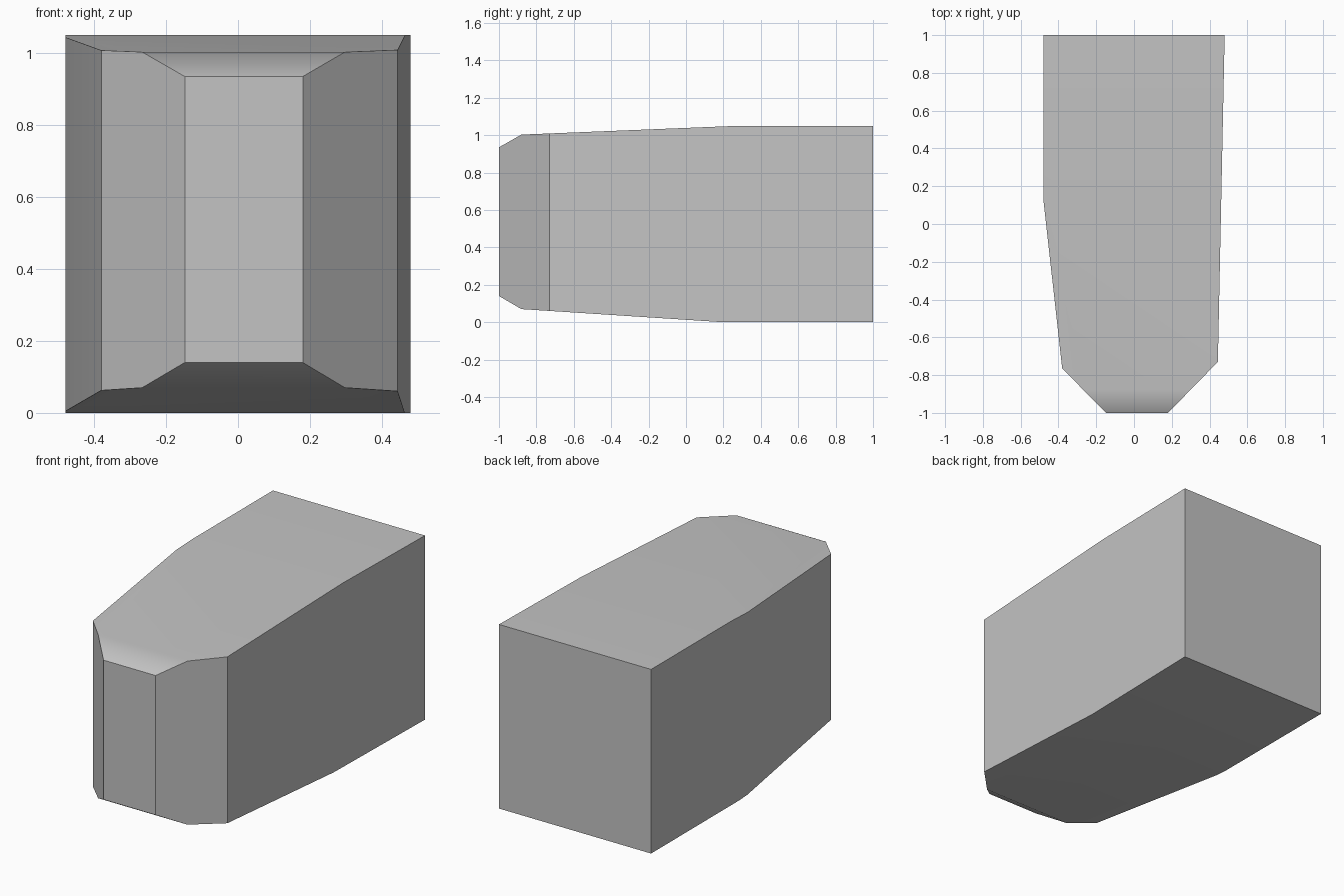
import bpy
import bmesh
import math
from mathutils import Vector

default = bpy.data.objects.get("Cube")
if default:
    bpy.data.objects.remove(default, do_unlink=True)

HEIGHT = 1.05

grey = bpy.data.materials.new("plain grey")
grey.use_nodes = True
colour = (0.55, 0.55, 0.55, 1.0)
grey.diffuse_color = colour
grey.node_tree.nodes["Principled BSDF"].inputs["Base Color"].default_value = colour

# Plan outline, counter-clockwise: square back, tapered front with cut corners
plan = [(0.48, 1), (-0.48, 1), (-0.48, 0.13), (-0.38, -0.765),
        (-0.148, -1), (0.18, -1), (0.444, -0.73)]

# Side slopes as (y, z) pairs: long taper, then nose chamfer, below and above
lower_cuts = [((0.2, 0), (-0.88, 0.07)), ((-0.88, 0.07), (-1, 0.14))]
upper_cuts = [((0.28, HEIGHT), (-0.88, 1.003)), ((-0.88, 1.003), (-1, 0.935))]


def trim(bm, start, end, side):
    """Cut away everything beyond a slope and close the opening."""
    dy, dz = end[0] - start[0], end[1] - start[1]
    outward = Vector((0, dz, -dy)).normalized() * side
    cut = bmesh.ops.bisect_plane(
        bm, geom=bm.verts[:] + bm.edges[:] + bm.faces[:], dist=1e-5,
        plane_co=(0, start[0], start[1]), plane_no=outward, clear_outer=True)
    rim = [e for e in cut["geom_cut"] if isinstance(e, bmesh.types.BMEdge)]
    bmesh.ops.edgenet_fill(bm, edges=rim)


# Extrude the plan, then trim it to the side profile
bm = bmesh.new()
base = bm.faces.new([bm.verts.new((x, y, 0)) for x, y in plan])
raised = bmesh.ops.extrude_face_region(bm, geom=[base], use_keep_orig=True)
bmesh.ops.translate(bm, vec=(0, 0, HEIGHT),
                    verts=[v for v in raised["geom"]
                           if isinstance(v, bmesh.types.BMVert)])
for start, end in lower_cuts:
    trim(bm, start, end, -1)
for start, end in upper_cuts:
    trim(bm, start, end, 1)
bmesh.ops.recalc_face_normals(bm, faces=bm.faces[:])

mesh = bpy.data.meshes.new("tapered_block")
bm.to_mesh(mesh)
bm.free()
mesh.materials.append(grey)
block = bpy.data.objects.new("tapered_block", mesh)
bpy.context.collection.objects.link(block)

# Soft shading across the gentle slopes, sharp at the corners
bpy.ops.object.select_all(action="DESELECT")
block.select_set(True)
bpy.context.view_layer.objects.active = block
bpy.ops.object.shade_smooth_by_angle(angle=math.radians(35))
weighted = block.modifiers.new("Weighted normals", "WEIGHTED_NORMAL")
weighted.keep_sharp = True
